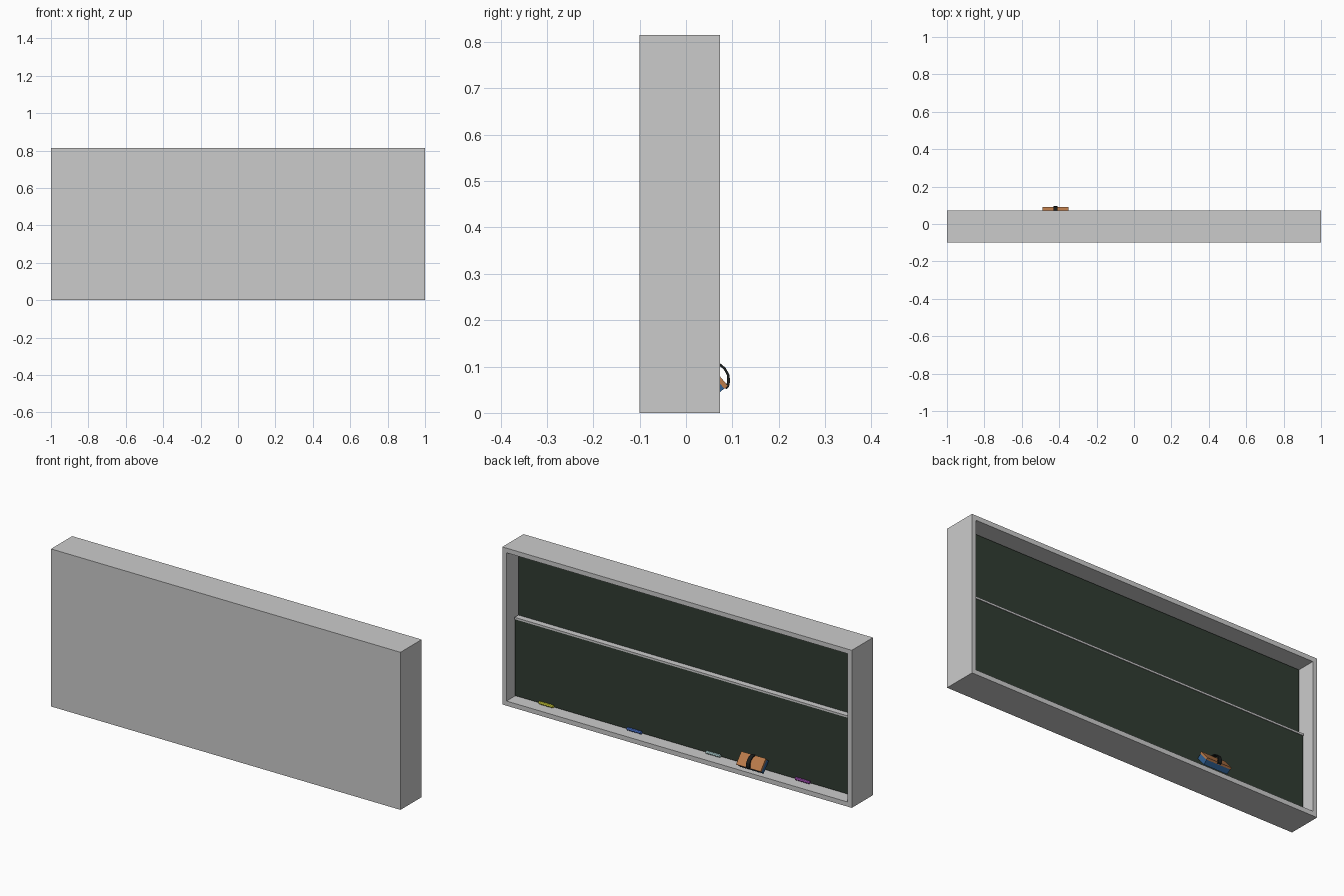
import bpy, bmesh
from math import radians
from mathutils import Vector

if "Cube" in bpy.data.objects:
    bpy.data.objects.remove(bpy.data.objects["Cube"])


def material(name, rgb):
    m = bpy.data.materials.new(name)
    m.diffuse_color = (*rgb, 1)
    m.use_nodes = True
    m.node_tree.nodes["Principled BSDF"].inputs["Base Color"].default_value = m.diffuse_color
    return m


def finish(name, bm, mat=None):
    bmesh.ops.recalc_face_normals(bm, faces=bm.faces)
    me = bpy.data.meshes.new(name)
    bm.to_mesh(me)
    bm.free()
    ob = bpy.data.objects.new(name, me)
    bpy.context.collection.objects.link(ob)
    if mat:
        me.materials.append(mat)
    return ob


def box_bm(lo, hi):
    bm = bmesh.new()
    bmesh.ops.create_cube(bm, size=1)
    lo, hi = Vector(lo), Vector(hi)
    bmesh.ops.scale(bm, vec=hi - lo, verts=bm.verts)
    bmesh.ops.translate(bm, vec=(lo + hi) / 2, verts=bm.verts)
    return bm


def box(name, lo, hi, mat=None):
    return finish(name, box_bm(lo, hi), mat)


def extrude_x(name, profile, x0, x1, mat=None):
    """Solid from a closed (y, z) profile stretched along x."""
    bm = bmesh.new()
    face = bm.faces.new([bm.verts.new((x0, y, z)) for y, z in profile])
    ext = bmesh.ops.extrude_face_region(bm, geom=[face])
    moved = [v for v in ext["geom"] if isinstance(v, bmesh.types.BMVert)]
    bmesh.ops.translate(bm, vec=(x1 - x0, 0, 0), verts=moved)
    return finish(name, bm, mat)


green = material("board_green", (0.03, 0.045, 0.032))
orange = material("eraser_wood", (0.5, 0.2, 0.07))
blue = material("eraser_felt", (0.03, 0.12, 0.3))
black = material("strap_black", (0.01, 0.012, 0.012))

# Casing: solid box with a recess on the back (+y) face
T = 0.034
bm = box_bm((-1, -0.1, 0), (1, 0.073, 0.815))
open_face = max(bm.faces, key=lambda f: f.calc_center_median().y)
bmesh.ops.inset_region(bm, faces=[open_face], thickness=T)
ext = bmesh.ops.extrude_face_region(bm, geom=[open_face])
bmesh.ops.translate(bm, vec=(0, -0.1, 0),
                    verts=[v for v in ext["geom"] if isinstance(v, bmesh.types.BMVert)])
bmesh.ops.delete(bm, geom=[open_face], context="FACES_ONLY")
finish("casing", bm)

# Two sliding boards, the lower one in front, with a rail along its top
W = 1 - T
box("upper_board", (-W, -0.027, T), (W, -0.01, 0.815 - T), green)
box("lower_board", (-W, -0.01, T), (W, 0.018, 0.43), green)
box("middle_rail", (-W, -0.01, 0.43), (W, 0.021, 0.44))

# Chalk sticks lying on the ledge
chalks = [("yellow", 0.779, (0.75, 0.75, 0.05)), ("blue", 0.275, (0.08, 0.2, 0.75)),
          ("pale", -0.176, (0.55, 0.8, 0.8)), ("purple", -0.688, (0.4, 0.08, 0.5))]
for label, x, rgb in chalks:
    bpy.ops.mesh.primitive_cylinder_add(vertices=8, radius=0.008, depth=0.08,
                                        location=(x, 0.029, T + 0.0075),
                                        rotation=(0, radians(90), 0))
    ob = bpy.context.object
    ob.name = label + "_chalk"
    ob.data.materials.append(material(label + "_chalk", rgb))

# Eraser leaning on the lower board: felt below, wooden back on top
origin = Vector((0.063, 0.035))
along = Vector((-0.64, 0.768))
normal = Vector((0.768, 0.64))


def slab(t0, t1, w0, w1):
    return [origin + along * w + normal * t
            for w, t in ((w0, t0), (w1, t0), (w1, t1), (w0, t1))]


extrude_x("eraser_felt", slab(0, 0.026, 0.001, 0.066), -0.488, -0.352, blue)
extrude_x("eraser_back", slab(0.026, 0.036, 0, 0.067), -0.49, -0.35, orange)

# Strap arching over the wooden back, as (along, normal) pairs
arc = [(-0.003, 0.029), (-0.003, 0.036), (0.005, 0.046), (0.017, 0.054), (0.034, 0.057),
       (0.050, 0.054), (0.062, 0.046), (0.070, 0.036), (0.070, 0.029)]
inner = [(0.034 + (w - 0.034) * 0.87, t - (0.005 if t > 0.03 else 0)) for w, t in arc]
extrude_x("eraser_strap", [origin + along * w + normal * t for w, t in arc + inner[::-1]],
          -0.43, -0.41, black)
